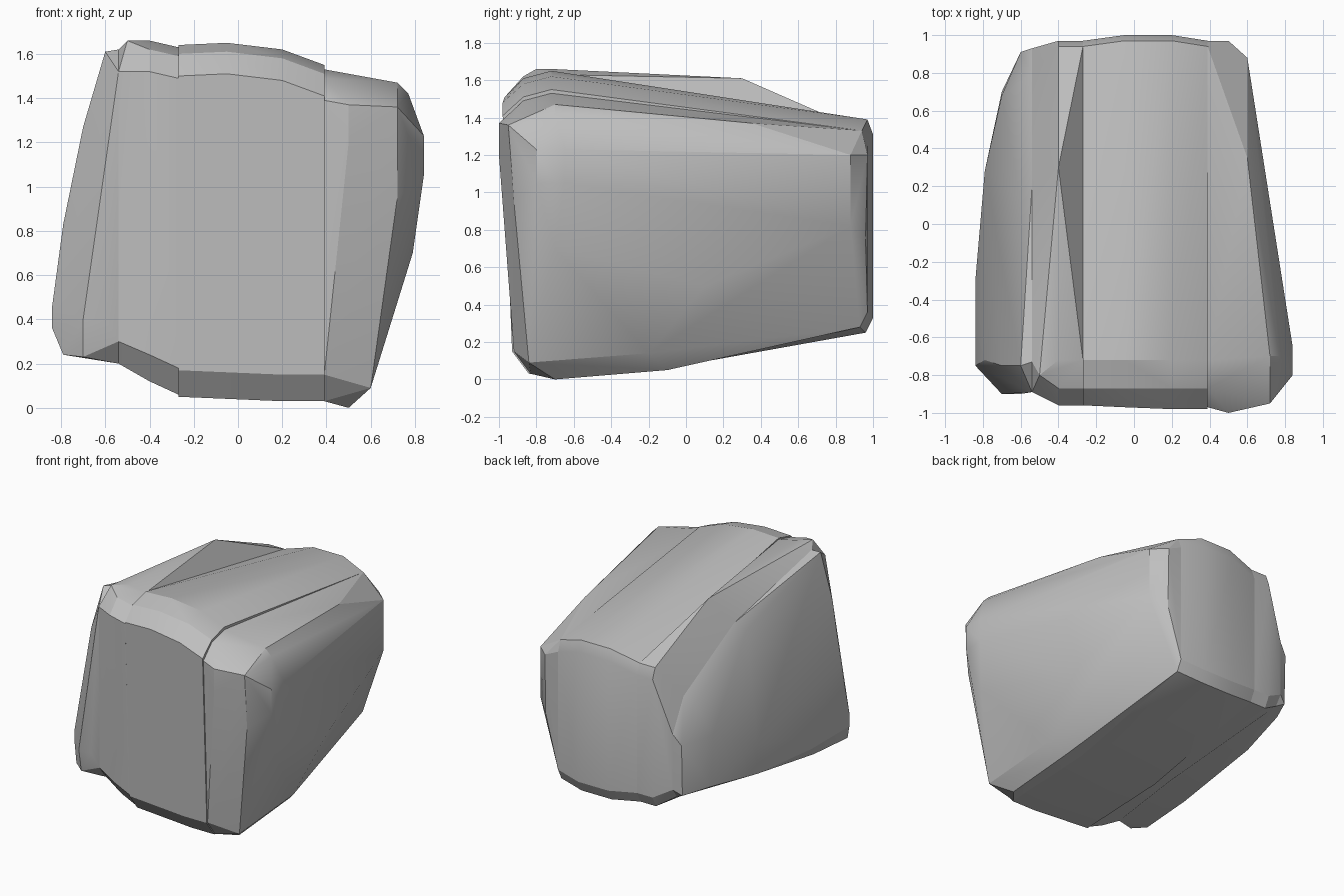
import bpy
import bmesh
from math import radians

# Remove only the default cube
default_cube = bpy.data.objects.get("Cube")
if default_cube:
    bpy.data.objects.remove(default_cube, do_unlink=True)

# Single stone colour
stone = bpy.data.materials.new("grey stone")
stone.use_nodes = True
grey = 0.52
stone.diffuse_color = (grey, grey, grey, 1)
shader = stone.node_tree.nodes["Principled BSDF"]
shader.inputs["Base Color"].default_value = (grey, grey, grey, 1)
shader.inputs["Roughness"].default_value = 0.9


def chamfer(corner, along_y, along_z):
    """Replace one (y, z) corner by the two ends of a chamfer."""
    y, z = corner
    return [(y + along_y, z), (y, z + along_z)]


def outline(top, floor, front=-0.91, swell=0.0):
    """Upright (y, z) outline of a slab: level front, rising floor, sloping top."""
    back = 0.97 + swell
    points = chamfer((front, floor), 0.09, 0.12)
    points += chamfer((back, 0.28 - swell), -0.04, 0.08)
    points += chamfer((back, 1.33 + 2 * swell), -0.03, -0.08)
    points += [(-0.1, floor + 0.03)]
    points += [(-0.72, top), (-0.87, top - 0.04), (front - 0.05, top - 0.14)]
    return points


def box_points(front, back, bottom, top):
    """Four (y, z) corners of an upright rectangle."""
    return [(y, z) for y in (front, back) for z in (bottom, top)]


def make_slab(name, sections):
    """Wrap a faceted convex shell around upright outlines placed along x."""
    bm = bmesh.new()
    for x, points in sections.items():
        for y, z in points:
            bm.verts.new((x, y, z))

    # Shell, without the points that end up inside it
    hull = bmesh.ops.convex_hull(bm, input=bm.verts[:])
    spare = {item for item in hull["geom_interior"] + hull["geom_unused"]
             if isinstance(item, bmesh.types.BMVert)}
    bmesh.ops.delete(bm, geom=list(spare), context="VERTS")

    # Merge nearly level triangles into broad cleft faces
    bmesh.ops.dissolve_limit(bm, angle_limit=radians(3),
                             verts=bm.verts[:], edges=bm.edges[:])
    bmesh.ops.recalc_face_normals(bm, faces=bm.faces[:])

    mesh = bpy.data.meshes.new(name)
    bm.to_mesh(mesh)
    bm.free()
    mesh.materials.append(stone)
    slab = bpy.data.objects.new(name, mesh)
    bpy.context.scene.collection.objects.link(slab)

    # Soften only the fainter facets
    bpy.context.view_layer.objects.active = slab
    slab.select_set(True)
    bpy.ops.object.shade_smooth_by_angle(angle=radians(22))
    slab.select_set(False)


# Joints between neighbouring slabs, from right to left
worn_joint, ridge_joint, left_joint = -0.54, -0.27, 0.39

# Worn outline shared by the two right-hand slabs
worn_outline = chamfer((-0.88, 0.2), 0.08, 0.1)
worn_outline += chamfer((0.93, 0.37), -0.05, 0.07)
worn_outline += [(0.93, 0.86), (0.8, 1.1), (0.2, 1.42), (-0.73, 1.62), (-0.89, 1.52)]

# Outer slab on the left, narrowing towards the back and its lower back corner
make_slab("left_outer_slab", {
    left_joint: outline(top=1.53, floor=0.03, front=-0.92),
    0.5: [(-0.7, 0), (-0.1, 0.05), (0.96, 0.75), (0.97, 1.2), (-1, 1.37), (-1, 1.2)],
    0.6: [(-0.84, 0.09), (-0.2, 0.14), (0.88, 0.82), (0.88, 1.2), (0.35, 1.37)],
    0.67: [(0.1, 0.5)],
    0.72: [(-0.7, 1.47), (-0.95, 1.36), (-0.92, 0.95)],
    0.77: [(-0.7, 1.42)],
    0.79: [(-0.7, 0.7)],
    0.84: box_points(front=-0.8, back=-0.65, bottom=1.05, top=1.23),
})

# Broad middle slab, swelling between its joints
make_slab("middle_slab", {
    ridge_joint: outline(top=1.64, floor=0.05),
    -0.05: outline(top=1.65, floor=0.04, front=-0.92, swell=0.03),
    0.2: outline(top=1.62, floor=0.03, front=-0.93, swell=0.03),
    left_joint: outline(top=1.55, floor=0.03, front=-0.93),
})

# Narrow ridge slab with a sloping back corner
make_slab("ridge_slab", {
    worn_joint: worn_outline,
    -0.5: [(-0.8, 1.66)],
    -0.4: outline(top=1.66, floor=0.12) + [(0.3, 1.61)],
    ridge_joint: outline(top=1.63, floor=0.06),
})

# Outer slab on the right, with its back top worn away
make_slab("right_outer_slab", {
    worn_joint: worn_outline,
    -0.6: [(-0.9, 0.4), (0.9, 0.4), (0.91, 0.78), (0.75, 1.05), (0.13, 1.36), (-0.75, 1.61)],
    -0.7: chamfer((-0.9, 0.23), 0.03, 0.17) + [(0.7, 0.42), (0.68, 0.8), (-0.75, 1.27)],
    -0.79: [(-0.8, 0.24), (-0.4, 0.27), (0.28, 0.38), (0.28, 0.6), (-0.72, 0.83)],
    -0.84: box_points(front=-0.75, back=-0.3, bottom=0.36, top=0.46),
})
